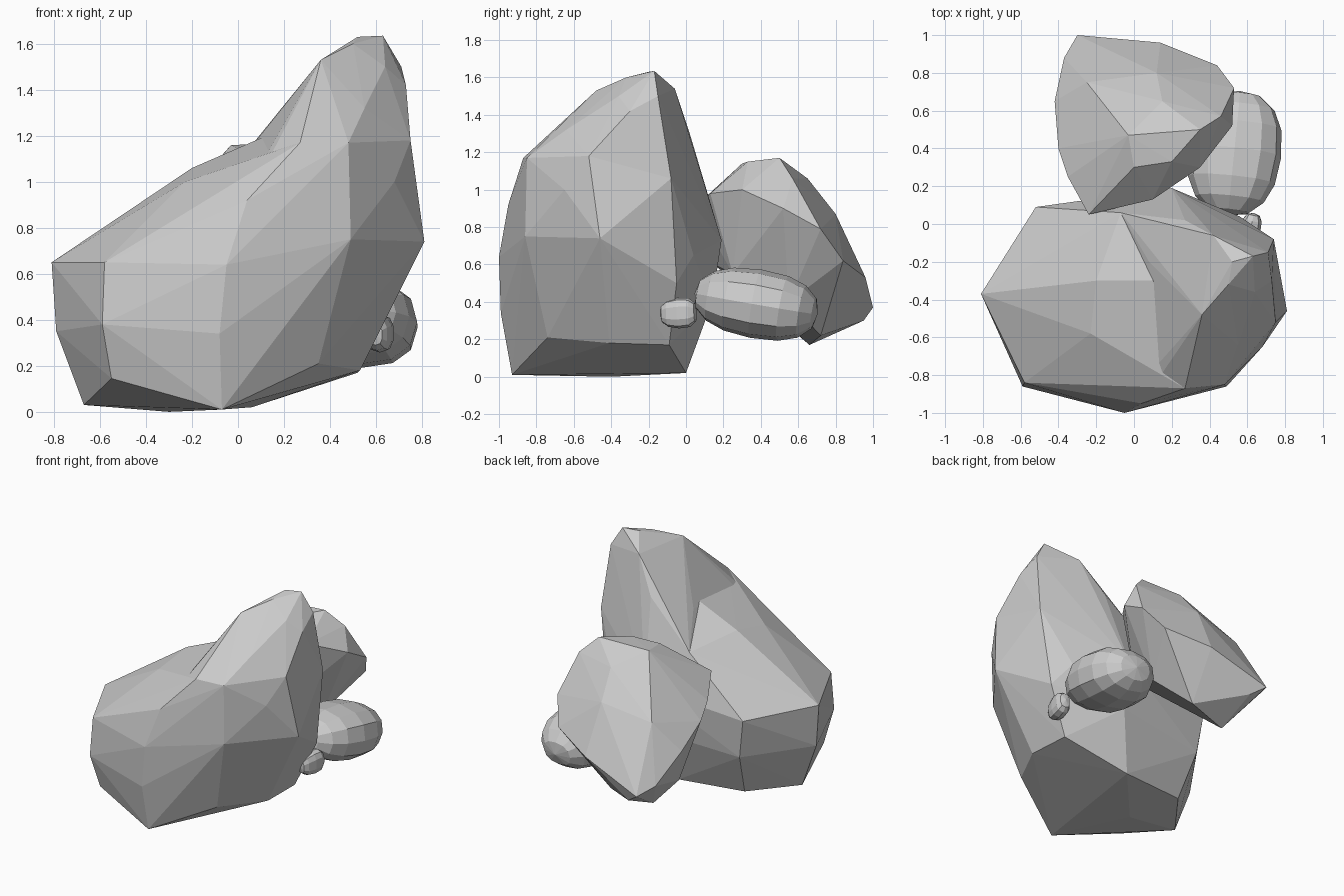
import bpy, bmesh, math
from mathutils import Vector, Matrix

if "Cube" in bpy.data.objects:
    bpy.data.objects.remove(bpy.data.objects["Cube"])


def finish(bm, name):
    bmesh.ops.recalc_face_normals(bm, faces=bm.faces[:])
    me = bpy.data.meshes.new(name)
    bm.to_mesh(me)
    bm.free()
    ob = bpy.data.objects.new(name, me)
    bpy.context.collection.objects.link(ob)
    return ob


def hull(points):
    """Convex rock through its corner points."""
    bm = bmesh.new()
    for p in points:
        bm.verts.new(p)
    bmesh.ops.convex_hull(bm, input=bm.verts[:])
    loose = [v for v in bm.verts if not v.link_faces]
    if loose:
        bmesh.ops.delete(bm, geom=loose, context='VERTS')
    return bm


def slice_at(bm, axis, values):
    """Add facet lines across the rock."""
    n = Vector((0, 0, 0))
    n[axis] = 1
    for v in values:
        bmesh.ops.bisect_plane(bm, geom=bm.verts[:] + bm.edges[:] + bm.faces[:],
                               dist=0.002, plane_co=n * v, plane_no=n)


# Large boulder: corner columns from base to shoulder
base = [(-.67, -.38, .03), (-.07, -.93, .01), (-.3, -.4, 0), (-.43, -.06, .04), (.06, 0, .02),
        (-.55, -.8, .145), (.35, -.74, .21), (.52, -.09, .17), (.53, -.41, .18)]
waist = [(-.79, -.37, .35), (-.81, -.37, .65), (-.59, -.86, .38), (-.58, -.84, .65),
         (-.08, -.99, .34), (-.05, -1, .64), (.49, -.86, .75), (.81, -.46, .74),
         (.67, -.05, .5), (-.52, .09, .63), (-.48, .07, .35), (.2, .14, .4)]
brow = [(-.23, -.58, 1.0), (-.05, -.63, 1.05), (-.2, -.3, 1.06), (.1, -.3, 1.19), (.68, -.65, 1.0)]
shared = [(.04, -.95, .92), (.48, -.85, 1.17), (.27, -.87, 1.17), (.75, -.52, 1.18),
          (.74, -.08, 1.06), (.2, .19, .73), (.56, .04, .65), (-.07, .06, 1.0)]
# and its peak, meeting the shoulder in a shallow crease
peak = [(.55, -.64, 1.32), (.64, -.36, 1.5), (.63, -.17, 1.635), (.52, -.2, 1.63), (.5, -.32, 1.6),
        (.36, -.48, 1.53), (.42, -.06, 1.54), (.27, .02, 1.3), (.71, -.15, 1.5), (.73, -.3, 1.42),
        (.12, -.75, 1.11), (.2, -.5, 1.27), (.08, -.2, 1.18), (.2, -.4, .8)]
boulder = finish(hull(base + waist + brow + shared), "large_boulder")
top = finish(hull(shared + peak), "boulder_peak")
top.hide_render = True
mod = boulder.modifiers.new("join_peak", 'BOOLEAN')
mod.operation = 'UNION'
mod.solver = 'EXACT'
mod.object = top
dg = bpy.context.evaluated_depsgraph_get()
joined = bpy.data.meshes.new_from_object(boulder.evaluated_get(dg))
boulder.modifiers.clear()
boulder.data = joined
bpy.data.objects.remove(top)

# Leaning boulder behind it
bm = hull([(-.3, 1, .37), (-.37, .88, .42), (-.42, .65, .6), (-.4, .4, .72), (-.35, .25, .8),
           (-.24, .05, .91), (.1, .13, .98), (.35, .3, 1.0), (.46, .57, 1.06), (.52, .52, .9),
           (.53, .72, .79), (.44, .84, .62), (.14, .96, .53), (-.03, .47, 1.16), (.35, .5, 1.17),
           (0, .3, 1.14), (.2, .33, 1.15), (.15, .65, 1.06), (.12, .8, .87), (-.25, .75, .8),
           (-.2, .66, .17), (-.2, .95, .3), (.1, .72, .22), (.3, .55, .4), (.2, .25, .55),
           (-.2, .15, .6), (-.33, .55, .33)])
slice_at(bm, 2, (.45, .7, .95))
slice_at(bm, 0, (-.15, .15))
finish(bm, "leaning_boulder")


def round_stone(name, centre, size, segs, rings, boxy, turn, tilt, sag):
    """Lumpy stone lying along y: a squared-off sphere, tapered along its length."""
    bm = bmesh.new()
    bmesh.ops.create_uvsphere(bm, u_segments=segs, v_segments=rings, radius=1,
                              matrix=Matrix.Rotation(math.pi / 2, 4, 'X'))
    for v in bm.verts:
        c = Vector([math.copysign(abs(a) ** boxy, a) for a in v.co])
        taper = 1 - sag * c.y
        v.co = Vector((c.x * size[0] * taper, c.y * size[1], c.z * size[2] * taper))
    rot = Matrix.Rotation(turn, 4, 'Z') @ Matrix.Rotation(tilt, 4, 'X')
    bmesh.ops.transform(bm, matrix=Matrix.Translation(centre) @ rot, verts=bm.verts[:])
    return finish(bm, name)


# Small stones tucked beside the boulders
round_stone("small_stone", (.53, .375, .39), (.25, .335, .185), 12, 8, .85, -.1, -.17, -.03)
round_stone("pebble", (.615, -.04, .34), (.055, .1, .082), 10, 6, .75, -.2, .05, -.08)
